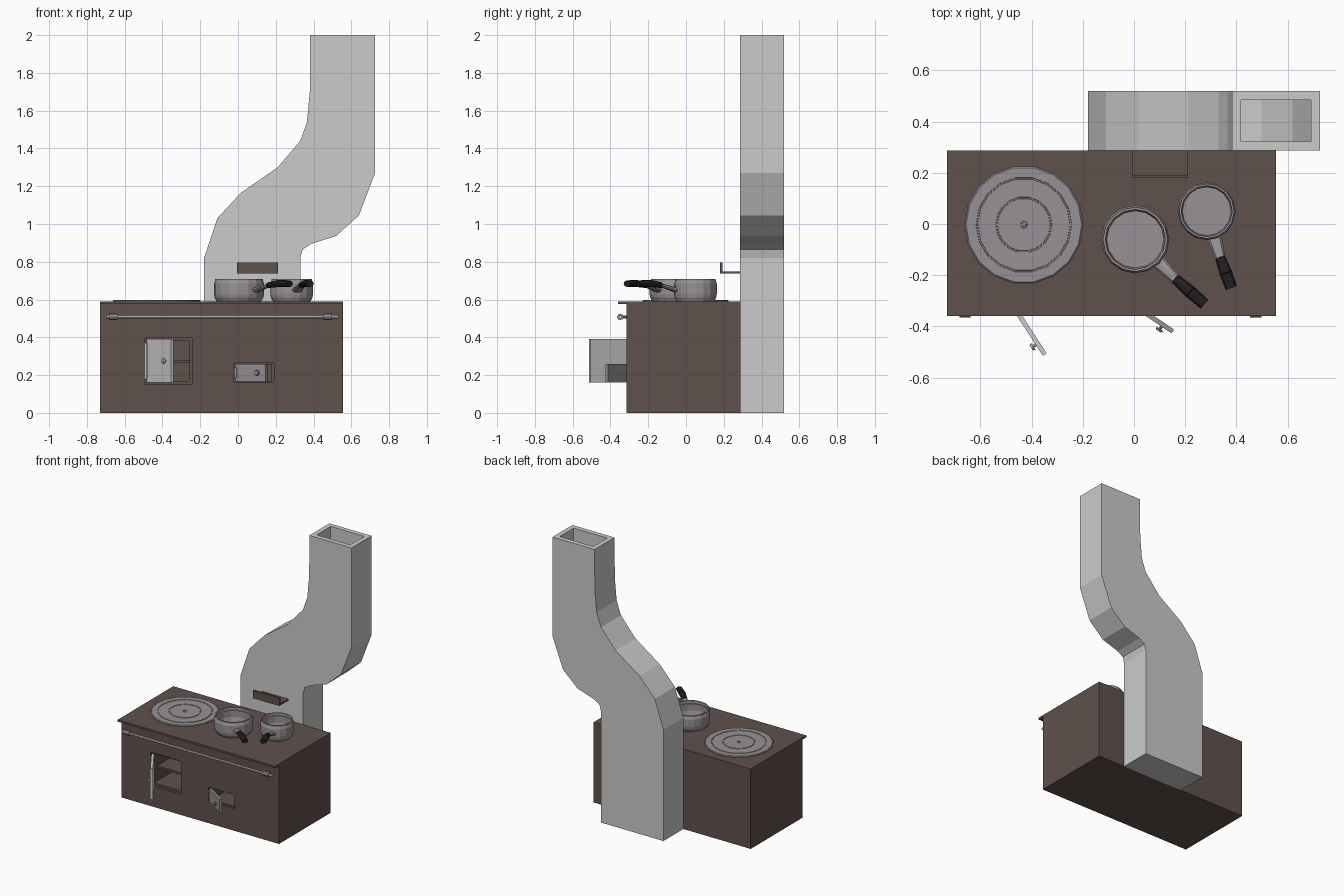
import bpy, bmesh, math
from mathutils import Vector, Matrix

if "Cube" in bpy.data.objects:
    bpy.data.objects.remove(bpy.data.objects["Cube"])


def material(name, rgb):
    m = bpy.data.materials.new(name)
    m.diffuse_color = (*rgb, 1)
    m.use_nodes = True
    m.node_tree.nodes["Principled BSDF"].inputs["Base Color"].default_value = m.diffuse_color
    return m


BROWN = material("dark_brown", (0.115, 0.082, 0.075))
STEEL = material("dull_steel", (0.31, 0.285, 0.3))
BLACK = material("black_grip", (0.015, 0.015, 0.015))


def finish(name, bm, mat=None):
    bmesh.ops.recalc_face_normals(bm, faces=bm.faces)
    me = bpy.data.meshes.new(name)
    bm.to_mesh(me)
    bm.free()
    ob = bpy.data.objects.new(name, me)
    bpy.context.collection.objects.link(ob)
    if mat:
        me.materials.append(mat)
    return ob


def box(name, lo, hi, mat=None):
    lo, hi = Vector(lo), Vector(hi)
    bm = bmesh.new()
    bmesh.ops.create_cube(bm, size=1, matrix=Matrix.Translation((lo + hi) / 2)
                          @ Matrix.Diagonal((*(hi - lo), 1)))
    return finish(name, bm, mat)


def bar(name, a, b, r1, r2, mat=None, flat=1.0, sides=8):
    """Tapered bar from a to b; flat squashes its height."""
    a, b = Vector(a), Vector(b)
    d = b - a
    bm = bmesh.new()
    bmesh.ops.create_cone(bm, cap_ends=True, segments=sides, radius1=r1, radius2=r2, depth=d.length,
                          matrix=Matrix.Translation((a + b) / 2)
                          @ d.to_track_quat('Z', 'Y').to_matrix().to_4x4()
                          @ Matrix.Diagonal((1, flat, 1, 1)))
    return finish(name, bm, mat)


def lathe(name, centre, profile, sides, mat):
    bm = bmesh.new()
    vs = [bm.verts.new((r, 0, z)) for r, z in profile]
    es = [bm.edges.new(p) for p in zip(vs, vs[1:])]
    bmesh.ops.spin(bm, geom=vs + es, cent=(0, 0, 0), axis=(0, 0, 1),
                   angle=math.tau, steps=sides)
    bmesh.ops.remove_doubles(bm, verts=bm.verts, dist=1e-4)
    bmesh.ops.translate(bm, verts=bm.verts, vec=(*centre, 0))
    return finish(name, bm, mat)


# Stove body with two stepped openings
body = box("stove_body", (-0.73, -0.315, 0), (0.555, 0.288, 0.576), BROWN)
openings = [
    ((-0.493, -0.5, 0.153), (-0.243, -0.297, 0.397)),
    ((-0.478, -0.5, 0.168), (-0.258, 0.1, 0.384)),
    ((-0.02, -0.5, 0.16), (0.19, -0.297, 0.265)),
    ((-0.008, -0.5, 0.17), (0.178, 0.1, 0.255)),
]
bpy.context.view_layer.objects.active = body
for lo, hi in openings:
    cutter = box("opening_cutter", lo, hi)
    cutter.hide_render = True
    mod = body.modifiers.new("opening", 'BOOLEAN')
    mod.object, mod.operation, mod.solver = cutter, 'DIFFERENCE', 'EXACT'
    bpy.ops.object.modifier_apply(modifier=mod.name)
    bpy.data.objects.remove(cutter)
box("firebox_grate", (-0.478, -0.26, 0.265), (-0.258, 0.1, 0.28), BROWN)
box("stove_top", (-0.73, -0.36, 0.576), (0.555, 0.288, 0.59), BROWN)


# Open doors, each with hinge pin and knob
def door(name, hinge, length, z0, z1, angle, knob_x, mat):
    place = Matrix.Translation((*hinge, 0)) @ Matrix.Rotation(math.radians(angle), 4, 'Z')
    zm = (z0 + z1) / 2
    parts = [
        box(name, (0, -0.009, z0), (length, 0.009, z1), mat),
        bar(name + "_hinge", (0, -0.006, z0 + 0.02), (0, -0.006, z1 - 0.02), 0.011, 0.011, mat),
        bar(name + "_knob_stem", (knob_x, -0.005, zm), (knob_x, -0.022, zm), 0.006, 0.006, mat),
        bar(name + "_knob", (knob_x, -0.02, zm), (knob_x, -0.03, zm), 0.016, 0.012, mat),
    ]
    for p in parts:
        p.data.transform(place)


door("firebox_door", (-0.477, -0.312), 0.236, 0.16, 0.39, -57, 0.185, None)
door("ash_door", (-0.008, -0.312), 0.192, 0.165, 0.26, -34, 0.145, STEEL)

# Towel rail along the front
bar("rail", (-0.7, -0.348, 0.508), (0.532, -0.348, 0.508), 0.009, 0.009)
for side, x in (("left", -0.66), ("right", 0.475)):
    bar(f"rail_clamp_{side}", (x - 0.022, -0.348, 0.508), (x + 0.022, -0.348, 0.508), 0.017, 0.017, STEEL)
    bar(f"rail_post_{side}", (x, -0.348, 0.508), (x, -0.31, 0.508), 0.007, 0.007, STEEL)

# Round hotplate with ring grooves
profile = [(0, 0.588), (0.231, 0.588), (0.231, 0.594), (0.226, 0.598)]
for r in (0.184, 0.107, 0.011):
    profile += [(r + 0.003, 0.598), (r + 0.002, 0.594), (r - 0.003, 0.594), (r - 0.004, 0.598)]
lathe("hotplate", (-0.43, -0.003), profile + [(0, 0.598)], 18, STEEL)


# Saucepans with two-part handles
def pan(name, centre, r, z0, elbow, tip):
    c = Vector(centre)
    lathe(name, centre, [(0, z0), (r * 0.88, z0), (r * 0.97, z0 + 0.02), (r, z0 + 0.04),
                         (r, 0.685), (r * 0.95, 0.7), (r * 0.95, 0.71), (r * 0.88, 0.71),
                         (r * 0.87, 0.695), (r * 0.92, 0.68), (r * 0.92, z0 + 0.045),
                         (r * 0.84, z0 + 0.012), (0, z0 + 0.012)], 16, STEEL)
    e, t = Vector(elbow), Vector(tip)
    start = c + (e - c).normalized() * r * 0.95
    bar(name + "_handle_arm", (*start, 0.65), (*e, 0.676), 0.029, 0.019, STEEL, 0.5)
    mid = e.lerp(t, 0.5)
    bar(name + "_grip_inner", (*e.lerp(t, -0.04), 0.676), (*mid, 0.686), 0.02, 0.025, BLACK, 0.75)
    bar(name + "_grip_outer", (*mid, 0.686), (*t, 0.684), 0.025, 0.023, BLACK, 0.75)


pan("large_saucepan", (0.005, -0.06), 0.133, 0.59, (0.165, -0.217), (0.275, -0.313))
pan("small_saucepan", (0.284, 0.05), 0.113, 0.59, (0.338, -0.135), (0.38, -0.25))

# Small shelf fixed to the chimney
box("shelf_plate", (-0.005, 0.18, 0.737), (0.211, 0.292, 0.748), BROWN)
box("shelf_lip", (-0.005, 0.18, 0.748), (0.211, 0.192, 0.795), BROWN)

# Bent hollow chimney: left and right outline points in pairs
left = [(-.18, 0), (-.18, .82), (-.11, 1.03), (.015, 1.165), (.21, 1.3),
        (.33, 1.44), (.365, 1.54), (.38, 1.7), (.382, 2)]
right = [(.33, 0), (.33, .82), (.342, .865), (.388, .895), (.52, .937),
         (.64, 1.045), (.726, 1.27), (.726, 1.6), (.726, 2)]
bm = bmesh.new()


def duct(inset):
    rings = []
    for i, (l, r) in enumerate(zip(left, right)):
        l, r = Vector(l), Vector(r)
        d = (r - l).normalized() * inset
        l, r = l + d, r - d
        lift = inset if i == 0 else 0
        y0, y1 = 0.287 + inset, 0.52 - inset
        rings.append([bm.verts.new((p.x, y, p.y + lift)) for p, y in ((l, y0), (r, y0), (r, y1), (l, y1))])
    for a, b in zip(rings, rings[1:]):
        for k in range(4):
            bm.faces.new((a[k], a[k - 1], b[k - 1], b[k]))
    bm.faces.new(rings[0])
    return rings[-1]


outer, inner = duct(0), duct(0.035)
for k in range(4):
    bm.faces.new((outer[k], outer[k - 1], inner[k - 1], inner[k]))
finish("chimney", bm)
